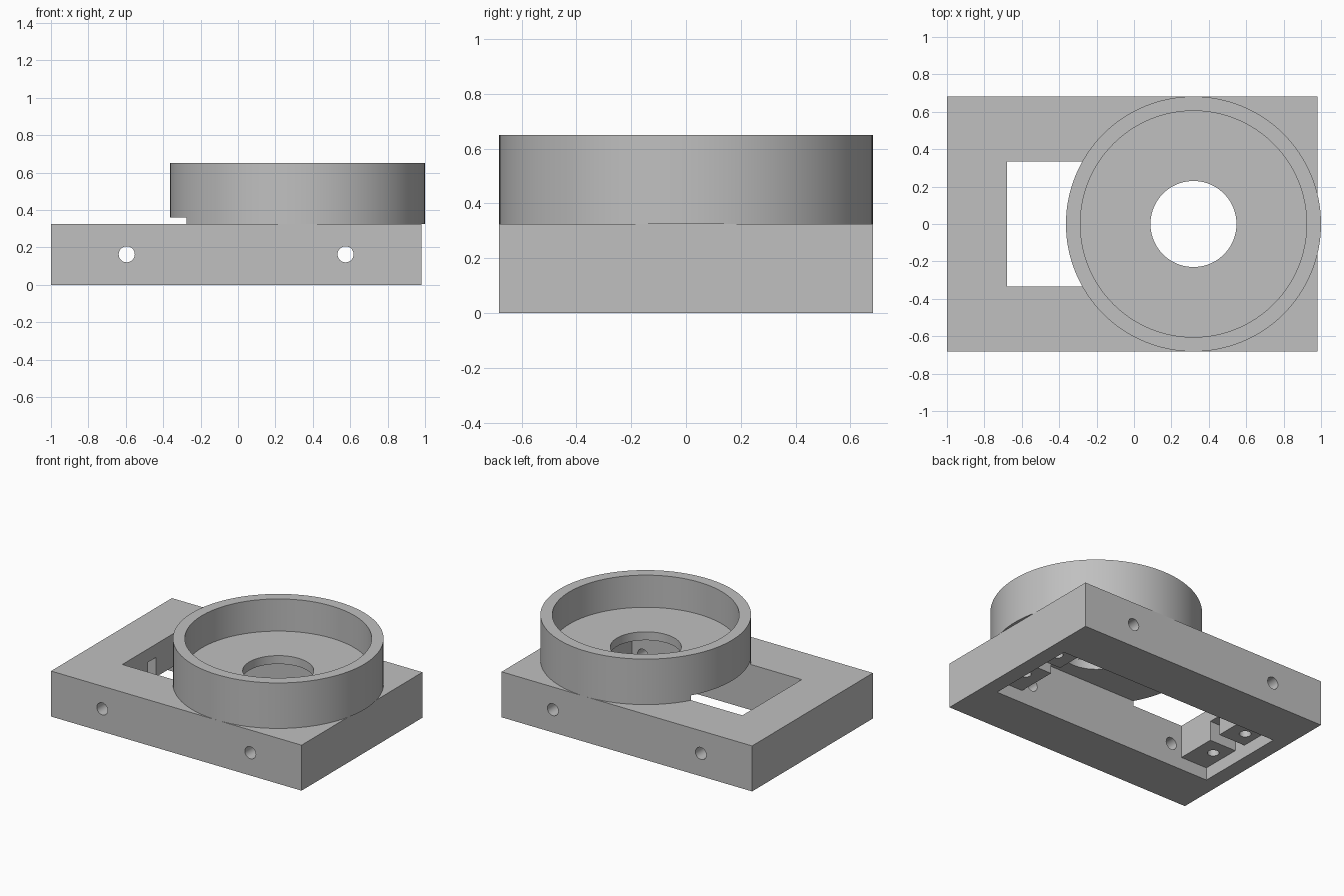
import bpy
import math

if "Cube" in bpy.data.objects:
    bpy.data.objects.remove(bpy.data.objects["Cube"], do_unlink=True)

grey = bpy.data.materials.new("light_grey")
grey.use_nodes = True
COLOUR = (0.527, 0.527, 0.527, 1)
grey.diffuse_color = COLOUR
grey.node_tree.nodes["Principled BSDF"].inputs["Base Color"].default_value = COLOUR


def finish(name):
    obj = bpy.context.object
    obj.name = name
    obj.data.materials.append(grey)
    bpy.ops.object.transform_apply(location=False, rotation=True, scale=True)
    return obj


def box(name, x0, x1, y0, y1, z0, z1):
    bpy.ops.mesh.primitive_cube_add(
        size=1, location=((x0 + x1) / 2, (y0 + y1) / 2, (z0 + z1) / 2))
    bpy.context.object.scale = (x1 - x0, y1 - y0, z1 - z0)
    return finish(name)


def rod(name, radius, x, y, z, length, sides=32, along_y=False):
    bpy.ops.mesh.primitive_cylinder_add(
        vertices=sides, radius=radius, depth=length, location=(x, y, z),
        rotation=(math.pi / 2 if along_y else 0, 0, 0))
    return finish(name)


def cut(target, *cutters):
    for cutter in cutters:
        cutter.hide_render = True
        bpy.ops.object.select_all(action="DESELECT")
        bpy.context.view_layer.objects.active = target
        target.select_set(True)
        mod = target.modifiers.new("cut", "BOOLEAN")
        mod.operation = "DIFFERENCE"
        mod.solver = "EXACT"
        mod.object = cutter
        bpy.ops.object.modifier_apply(modifier=mod.name)
        bpy.data.objects.remove(cutter, do_unlink=True)


HALF = 0.682          # half depth of the base and radius of the cup
TOP = 0.325           # top of the base
CEILING = 0.36        # top of the pocket under the cup
POCKET = 0.335        # half width of the pocket
MID = -0.01           # middle of the base
CUP_X = 0.318
LEDGE = 0.09          # height of the mounting ledges

# Base block with the main pocket and the shallow recess under the ledges
base = box("base_block", -1, 0.98, -HALF, HALF, 0, TOP)
cut(base,
    box("pocket", MID - 0.67, MID + 0.67, -POCKET, POCKET, -0.1, 0.5),
    box("recess", MID - 0.88, MID + 0.88, -POCKET, POCKET, -0.1, LEDGE))

# Cable notch and two blind screw holes in each end ledge
for side in (-1, 1):
    ends = sorted((MID + side * 0.6, MID + side * 0.88))
    cut(base, box("notch", ends[0], ends[1], -0.045, 0.045, 0.05, 0.23))
    for y in (-0.16, 0.16):
        cut(base, rod("screw_hole", 0.038, MID + side * 0.79, y, 0.15, 0.2))

# Cross holes through the long walls
for x in (-0.595, 0.575):
    cut(base, rod("cross_hole", 0.043, x, 0, 0.163, 2, along_y=True))

# Round cup with a bored floor, relieved above the pocket
cup = rod("round_cup", HALF, CUP_X, 0, (TOP + 0.65) / 2, 0.65 - TOP, 128)
cut(cup,
    rod("cup_hollow", 0.605, CUP_X, 0, 0.62, 0.4, 128),
    rod("cup_bore", 0.23, CUP_X, 0, 0.4, 0.6, 96),
    box("relief", MID - 0.67, MID + 0.67, -POCKET, POCKET, 0.2, CEILING))

# Smooth the round walls and keep the edges sharp
for obj in (base, cup):
    bpy.ops.object.select_all(action="DESELECT")
    bpy.context.view_layer.objects.active = obj
    obj.select_set(True)
    bpy.ops.object.shade_smooth_by_angle(angle=math.radians(30))
